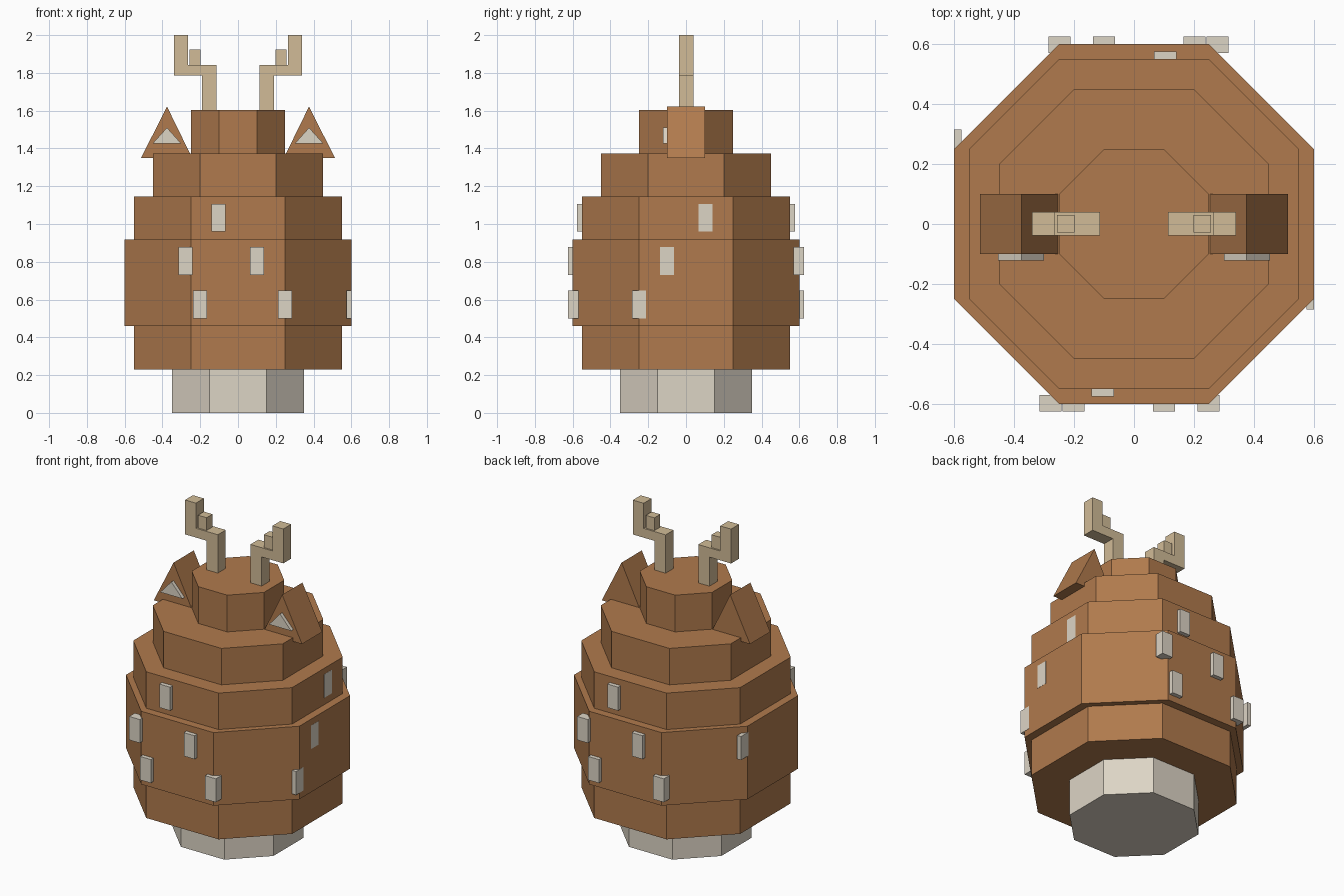
import bpy
import bmesh

cube = bpy.data.objects.get("Cube")
if cube:
    bpy.data.objects.remove(cube, do_unlink=True)


def material(name, rgb):
    mat = bpy.data.materials.new(name)
    mat.use_nodes = True
    mat.diffuse_color = (*rgb, 1)
    mat.node_tree.nodes["Principled BSDF"].inputs["Base Color"].default_value = (*rgb, 1)
    return mat


brown = material("warm_brown", (0.434, 0.195, 0.074))
ivory = material("ivory", (0.72, 0.66, 0.56))
tan = material("antler_tan", (0.64, 0.50, 0.31))


def extrude(name, outline, offset, mat):
    """Closed flat outline pushed along offset into a solid."""
    bm = bmesh.new()
    face = bm.faces.new([bm.verts.new(p) for p in outline])
    moved = bmesh.ops.extrude_face_region(bm, geom=[face], use_keep_orig=True)["geom"]
    bmesh.ops.translate(bm, vec=offset,
                        verts=[v for v in moved if isinstance(v, bmesh.types.BMVert)])
    bmesh.ops.recalc_face_normals(bm, faces=bm.faces)
    mesh = bpy.data.meshes.new(name)
    bm.to_mesh(mesh)
    bm.free()
    mesh.materials.append(mat)
    obj = bpy.data.objects.new(name, mesh)
    bpy.context.collection.objects.link(obj)
    return obj


def box(name, x, y, z, mat):
    outline = [(x[0], y[0], z[0]), (x[1], y[0], z[0]), (x[1], y[1], z[0]), (x[0], y[1], z[0])]
    return extrude(name, outline, (0, 0, z[1] - z[0]), mat)


def tier(name, radius, half, z0, z1, mat):
    """Octagonal slab with flat sides at radius and cut corners."""
    r, h = radius, half
    ring = [(-h, -r), (h, -r), (r, -h), (r, h), (h, r), (-h, r), (-r, h), (-r, -h)]
    return extrude(name, [(x, y, z0) for x, y in ring], (0, 0, z1 - z0), mat)


# Stacked octagonal body
tier("foot", 0.35, 0.15, 0.0, 0.23, ivory)
tier("body_lower", 0.55, 0.25, 0.23, 0.46, brown)
tier("body_middle", 0.60, 0.25, 0.46, 0.917, brown)
tier("body_upper", 0.55, 0.25, 0.917, 1.145, brown)
tier("shoulder", 0.45, 0.20, 1.145, 1.373, brown)
tier("head", 0.25, 0.10, 1.373, 1.603, brown)

# Ears and antlers, one set per side
for side, s in (("left", 1), ("right", -1)):
    ear = [(s * 0.243, -0.1, 1.35), (s * 0.513, -0.1, 1.35), (s * 0.376, -0.1, 1.622)]
    extrude("ear_" + side, ear, (0, 0.2, 0), brown)
    inner = [(s * 0.30, -0.122, 1.425), (s * 0.453, -0.122, 1.425), (s * 0.376, -0.122, 1.51)]
    extrude("inner_ear_" + side, inner, (0, 0.023, 0), ivory)

    # Stepped antler outline
    path = [(0.113, 1.60), (0.19, 1.60), (0.19, 1.785), (0.34, 1.785),
            (0.34, 2.0), (0.265, 2.0), (0.265, 1.843), (0.113, 1.843)]
    extrude("antler_" + side, [(s * x, -0.038, z) for x, z in path], (0, 0.078, 0), tan)
    box("antler_tine_" + side, sorted((s * 0.198, s * 0.257)), (-0.028, 0.03),
        (1.843, 1.923), tan)

# Spots on the front, repeated half a turn round on the back
spots = [(-0.104, 0.96, 0.55), (-0.278, 0.73, 0.60), (0.10, 0.73, 0.60),
         (-0.202, 0.50, 0.60), (0.248, 0.50, 0.60)]
for face, s in (("front", 1), ("back", -1)):
    for i, (x, z, r) in enumerate(spots):
        box(f"spot_{face}_{i + 1}", (s * x - 0.037, s * x + 0.037),
            sorted((-s * (r + 0.026), -s * (r - 0.03))), (z, z + 0.147), ivory)

# Nearly flush spots on the sides
for i, (s, y, z, r) in enumerate([(1, 0.104, 0.96, 0.55), (1, -0.10, 0.73, 0.60),
                                  (1, -0.248, 0.50, 0.60), (-1, 0.278, 0.73, 0.60)]):
    box(f"spot_side_{i + 1}", sorted((s * (r + 0.001), s * (r - 0.025))),
        (y - 0.037, y + 0.037), (z, z + 0.147), ivory)
